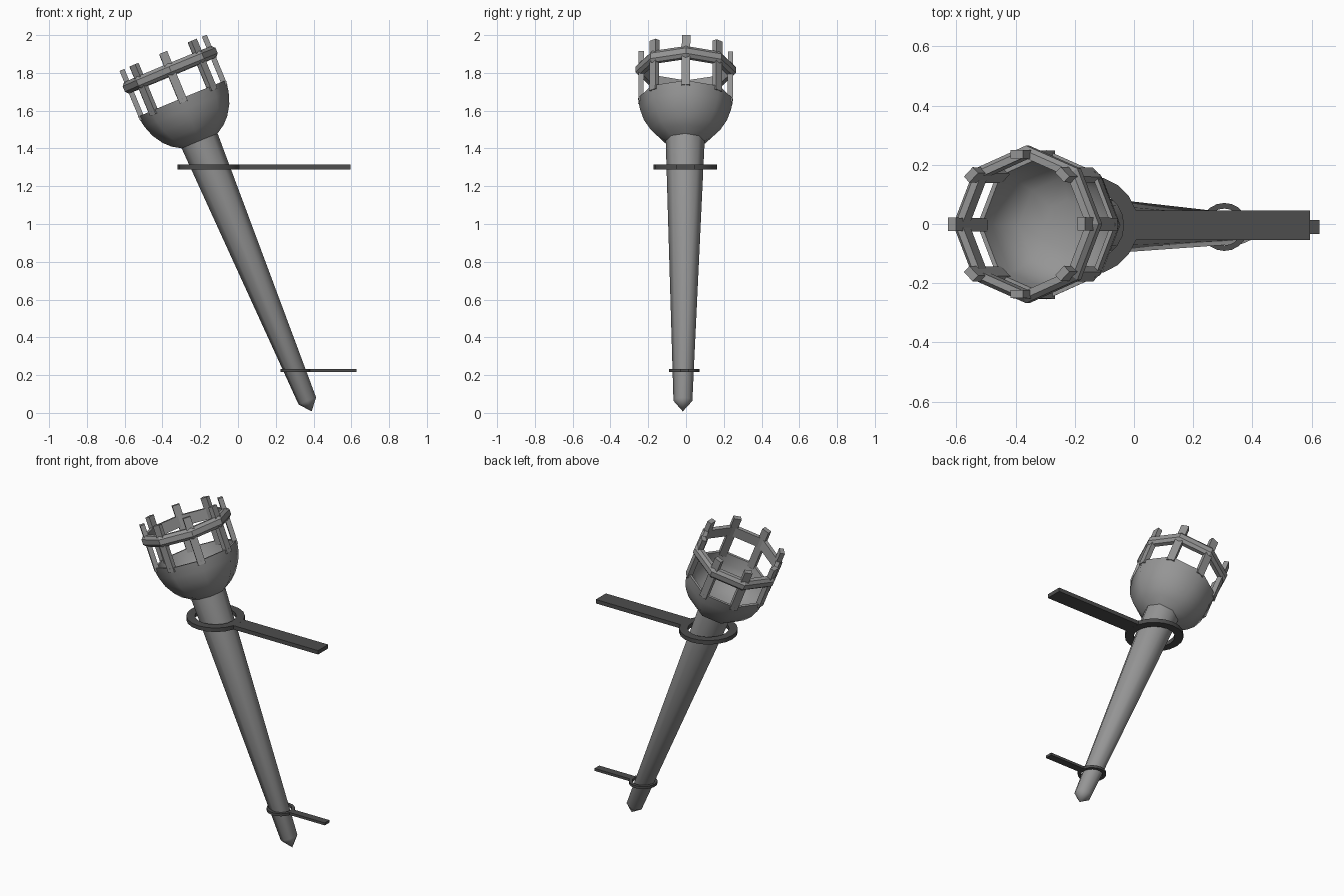
import bpy, bmesh
from math import radians, pi, cos, sin
from mathutils import Matrix

if "Cube" in bpy.data.objects:
    bpy.data.objects.remove(bpy.data.objects["Cube"])


def material(name, value):
    m = bpy.data.materials.new(name)
    m.use_nodes = True
    colour = (value, value, value, 1)
    m.diffuse_color = colour
    m.node_tree.nodes["Principled BSDF"].inputs["Base Color"].default_value = colour
    return m


GREY = material("grey metal", 0.30)
DARK = material("dark iron", 0.075)

# Leaning frame of the torch, with its origin at the pointed tip
LEAN = (Matrix.Translation((0.39, -0.017, 0.008))
        @ Matrix.Rotation(radians(-0.5), 4, 'X')
        @ Matrix.Rotation(radians(-22.5), 4, 'Y'))


def finish(name, bm, mat, matrix=Matrix(), smooth=None):
    bmesh.ops.remove_doubles(bm, verts=bm.verts, dist=0.0005)
    bmesh.ops.recalc_face_normals(bm, faces=bm.faces)
    mesh = bpy.data.meshes.new(name)
    bm.to_mesh(mesh)
    bm.free()
    mesh.materials.append(mat)
    ob = bpy.data.objects.new(name, mesh)
    bpy.context.collection.objects.link(ob)
    ob.matrix_world = matrix
    if smooth:
        bpy.ops.object.select_all(action='DESELECT')
        ob.select_set(True)
        bpy.context.view_layer.objects.active = ob
        bpy.ops.object.shade_smooth_by_angle(angle=radians(smooth))
    return ob


def lathe(profile, sides, closed=False):
    """Turn a (radius, height) profile around z."""
    bm = bmesh.new()
    vs = [bm.verts.new((r, 0, h)) for r, h in profile]
    pairs = list(zip(vs, vs[1:])) + ([(vs[-1], vs[0])] if closed else [])
    es = [bm.edges.new(p) for p in pairs]
    bmesh.ops.spin(bm, geom=vs + es, axis=(0, 0, 1), cent=(0, 0, 0),
                   angle=2 * pi, steps=sides)
    return bm


def box(bm, size, centre, turn=0):
    m = (Matrix.Rotation(turn, 4, 'Z') @ Matrix.Translation(centre)
         @ Matrix.Diagonal((*size, 1)))
    bmesh.ops.create_cube(bm, size=1, matrix=m)


# Tapered handle with pointed tip
finish("handle", lathe([(0, 0), (0.05, 0.06), (0.103, 1.55), (0, 1.55)], 8),
       GREY, LEAN, 50)

# Hollow bowl
bowl = [(0.103, 1.55), (0.15, 1.58), (0.185, 1.615), (0.22, 1.67),
        (0.241, 1.73), (0.252, 1.793), (0.236, 1.793), (0.225, 1.73),
        (0.205, 1.68), (0.165, 1.635), (0.085, 1.605), (0, 1.605)]
finish("bowl", lathe(bowl, 8), GREY, LEAN, 50)

# Cage hoop with chamfered outer edge
hoop = [(0.226, 1.925), (0.251, 1.925), (0.266, 1.942),
        (0.266, 1.973), (0.251, 1.99), (0.226, 1.99)]
finish("cage_hoop", lathe(hoop, 8, True), GREY, LEAN)

# Upright cage bars
bm = bmesh.new()
for i in range(8):
    box(bm, (0.028, 0.045, 0.285), (0.236, 0, 1.912), i * pi / 4)
finish("cage_bars", bm, GREY, LEAN)


def bracket(name, centre, outer, inner, thick, end, width):
    """Horizontal ring with a flat arm reaching to the wall."""
    h = thick / 2
    ring = [(inner, -h), (outer, -h), (outer, h), (inner, h)]
    place = Matrix.Translation(centre)
    finish(name + "_ring", lathe(ring, 20, True), DARK, place, 30)
    bm = bmesh.new()
    start = outer * 0.93
    length = end - centre[0] - start
    box(bm, (length, width, thick * 0.98), (start + length / 2, 0, 0))
    finish(name + "_arm", bm, DARK, place)


bracket("upper_bracket", (-0.153, -0.004, 1.302), 0.167, 0.118, 0.025, 0.595, 0.1)
bracket("lower_bracket", (0.305, -0.01, 0.224), 0.081, 0.062, 0.016, 0.627, 0.046)
